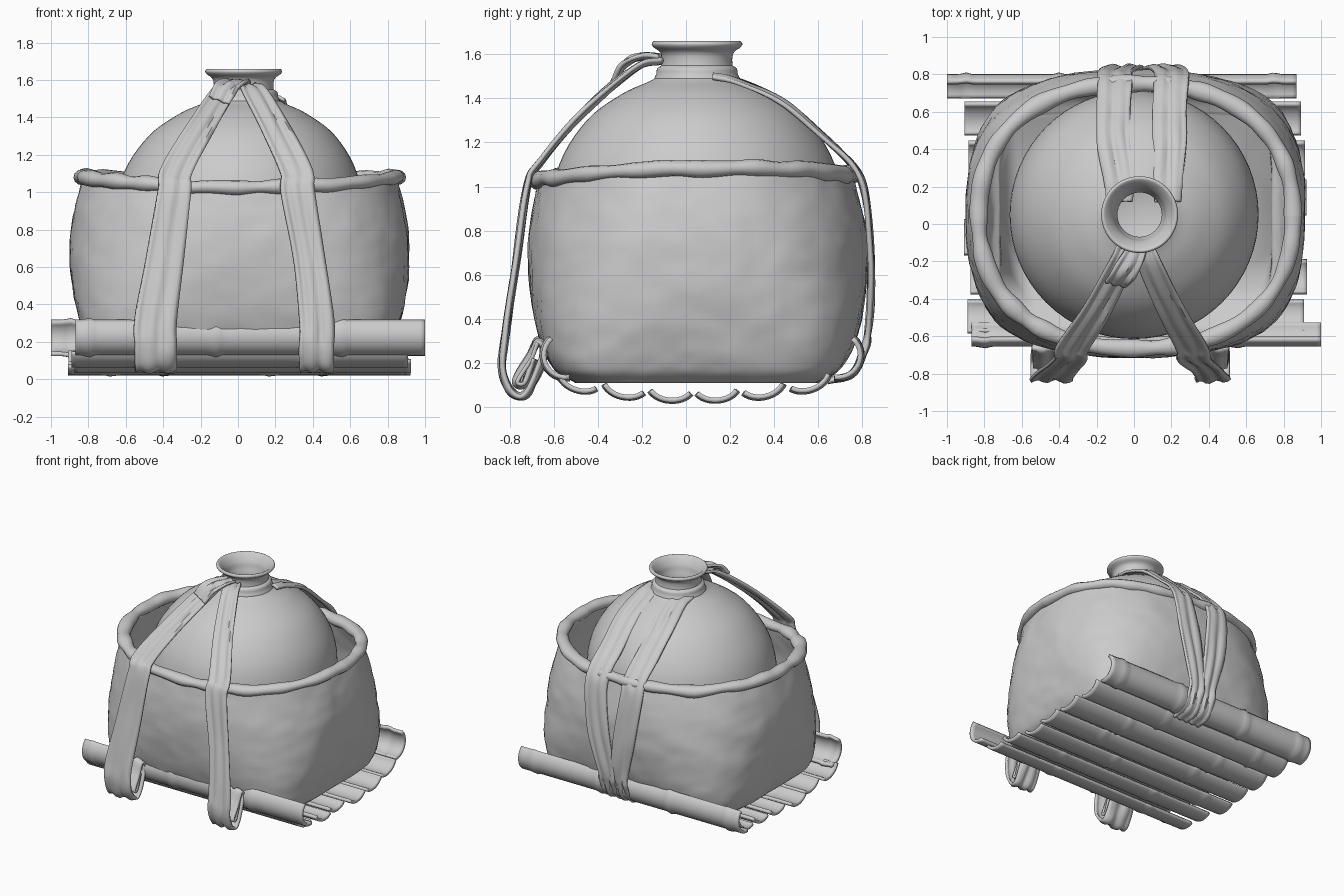
import bpy, bmesh, math
from mathutils import Vector, noise

cube = bpy.data.objects.get("Cube")
if cube:
    bpy.data.objects.remove(cube)

GREY = (0.6, 0.6, 0.6, 1)
mat = bpy.data.materials.new("plain grey")
mat.use_nodes = True
mat.diffuse_color = GREY
mat.node_tree.nodes["Principled BSDF"].inputs["Base Color"].default_value = GREY


def build(name, rows, closed=False, cap_start=False, cap_end=False, thick=0, offset=-1, angle=50):
    """Skin a grid of point rows into a smooth object."""
    bm = bmesh.new()
    grid = [[bm.verts.new(p) for p in row] for row in rows]
    n = len(rows[0])
    for a, b in zip(grid, grid[1:]):
        for i in range(n if closed else n - 1):
            j = (i + 1) % n
            bm.faces.new((a[i], a[j], b[j], b[i]))
    if cap_start:
        bm.faces.new(grid[0][::-1])
    if cap_end:
        bm.faces.new(grid[-1])
    bmesh.ops.recalc_face_normals(bm, faces=bm.faces)
    mesh = bpy.data.meshes.new(name)
    bm.to_mesh(mesh)
    bm.free()
    mesh.materials.append(mat)
    obj = bpy.data.objects.new(name, mesh)
    bpy.context.collection.objects.link(obj)
    if thick:
        mod = obj.modifiers.new("thickness", "SOLIDIFY")
        mod.thickness, mod.offset = thick, offset
    bpy.ops.object.select_all(action="DESELECT")
    obj.select_set(True)
    bpy.context.view_layer.objects.active = obj
    bpy.ops.object.shade_smooth_by_angle(angle=math.radians(angle))
    return obj


def spline(points, steps):
    """Catmull-Rom samples through tuples of any length."""
    pts = [Vector(p) for p in points]
    pts = [pts[0] * 2 - pts[1]] + pts + [pts[-1] * 2 - pts[-2]]
    out = []
    for a, b, c, d in zip(pts, pts[1:], pts[2:], pts[3:]):
        for s in range(steps):
            t = s / steps
            out.append(0.5 * (2 * b + (c - a) * t + (2 * a - 5 * b + 4 * c - d) * t * t
                              + (3 * b - a - 3 * c + d) * t ** 3))
    return out + [pts[-2]]


def lump(p, scale, size):
    return size * noise.noise(Vector(p) * scale)


def oval(half_x, y0, y1, power, count=128):
    """Rounded-square ring as (x, y, angle)."""
    ring = []
    for i in range(count):
        a = math.tau * i / count
        c, s = math.cos(a), math.sin(a)
        r = (abs(c) ** power + abs(s) ** power) ** (-1 / power)
        ring.append((0.01 + half_x * r * c, (y0 + y1) / 2 + (y1 - y0) / 2 * r * s, a))
    return ring


def rim_z(a):
    return 1.04 + 0.045 * math.cos(a) ** 2 + 0.012 * math.sin(a)


# Basket: square base swelling to a rounded mouth
levels = [(0.0, 0.74, -0.5, 0.6, 6.0), (0.07, 0.81, -0.6, 0.7, 5.0),
          (0.24, 0.865, -0.67, 0.78, 3.7), (0.5, 0.905, -0.71, 0.82, 2.8),
          (0.75, 0.895, -0.71, 0.815, 2.45), (1.0, 0.84, -0.67, 0.755, 2.35)]
rows = []
for t, hx, y0, y1, power in spline(levels, 8):
    row = []
    for x, y, a in oval(hx, y0, y1, power):
        z = 0.11 + t * (rim_z(a) - 0.11)
        k = 1 + lump((x, y, z), 6, 0.008) + lump((x, y, z), 14, 0.006)
        row.append((x * k, y * k, z))
    rows.append(row)
build("basket", rows, closed=True, cap_start=True, thick=0.04)

# Rolled rim
rows = []
ring = oval(0.84, -0.665, 0.75, 2.3)
for x, y, a in ring + ring[:1]:
    out = Vector((math.cos(a), math.sin(a), 0))
    c = Vector((x, y, rim_z(a) + lump((x, y, 0), 5, 0.015)))
    r = 0.038 + lump((x, y, 3), 7, 0.014)
    rows.append([c + r * (out * math.cos(b) * 1.2 + Vector((0, 0, math.sin(b))))
                 for b in (math.tau * i / 12 for i in range(12))])
build("basket_rim", rows, closed=True)


# Jar: turned body, neck and flared lip with a hollow inside
def turned(name, profile, steps, caps=False):
    rows = [[(0.03 * min(1, max(0, (z - 0.85) * 1.6)) + r * math.cos(a),
              0.05 + r * math.sin(a), z)
             for a in (math.tau * i / 64 for i in range(64))]
            for r, z in spline(profile, steps)]
    return build(name, rows, closed=True, cap_start=caps, cap_end=caps)


turned("jar", [(0.15, 0.18), (0.42, 0.28), (0.62, 0.57), (0.665, 0.85), (0.625, 1.1),
               (0.5, 1.3), (0.34, 1.42), (0.2, 1.485), (0.165, 1.53), (0.163, 1.6),
               (0.198, 1.632), (0.205, 1.648), (0.19, 1.658), (0.155, 1.62), (0.135, 1.57),
               (0.135, 1.47), (0.35, 1.37), (0.6, 1.0), (0.5, 0.45), (0.1, 0.24)], 5, True)
# Cloth wound around the neck
turned("neck_band", [(0.165, 1.465), (0.195, 1.48), (0.185, 1.51), (0.18, 1.535),
                     (0.16, 1.55)], 3)


def strap(name, path, across=11, thick=0.018):
    """Creased ribbon along (x, y, z, width) points."""
    pts = spline(path, 8)
    rows = []
    for i, p in enumerate(pts):
        a, b = pts[max(i - 1, 0)], pts[min(i + 1, len(pts) - 1)]
        tangent = (b - a).to_3d().normalized()
        side = Vector((1, 0, 0))
        side = (side - tangent * side.dot(tangent)).normalized()
        normal = tangent.cross(side)
        row = []
        for j in range(across):
            u = 2 * j / (across - 1) - 1
            fold = 0.008 * math.cos(u * 7 + i * 0.03) + lump((u * 2, i * 0.12, p.x), 1, 0.01)
            row.append(p.to_3d() + side * u * p.w / 2 + normal * fold)
        rows.append(row)
    return build(name, rows, thick=thick, offset=0, angle=60)


# Front straps: neck to hem, then folded around the front pole
for name, xs, wide in (("front_right_strap", (-0.06, -0.2, -0.34, -0.39, -0.44), 0.22),
                       ("front_left_strap", (0.07, 0.2, 0.32, 0.38, 0.42), 0.18)):
    x0, x1, x2, x3, x4 = xs
    strap(name, [(x0 * 0.7, -0.12, 1.57, 0.1), (x0 * 1.3, -0.23, 1.535, 0.13),
                 (x1, -0.46, 1.34, 0.15), (x2 * 0.97, -0.66, 1.11, 0.17),
                 (x2, -0.72, 1.0, 0.175), (x3, -0.77, 0.65, wide * 0.9),
                 (x4, -0.82, 0.32, wide), (x4, -0.835, 0.18, wide),
                 (x4, -0.8, 0.08, wide), (x4, -0.74, 0.05, wide),
                 (x4, -0.69, 0.12, wide), (x4, -0.64, 0.25, wide * 0.95),
                 (x4, -0.67, 0.3, wide * 0.95), (x4, -0.71, 0.23, wide * 0.9),
                 (x4, -0.77, 0.12, wide * 0.9), (x4, -0.73, 0.11, wide * 0.9),
                 (x4, -0.69, 0.22, wide * 0.9)])

# Knot at the front of the neck, its end falling over the right strap
strap("front_knot", [(0.02, -0.11, 1.585, 0.1), (-0.01, -0.19, 1.59, 0.12),
                     (-0.06, -0.27, 1.56, 0.13), (-0.1, -0.32, 1.49, 0.12)])

# Back straps: neck to rim, drawn together around the back pole
for name, xs in (("back_right_strap", (-0.08, -0.11, -0.1, -0.06, -0.01)),
                 ("back_left_strap", (0.18, 0.19, 0.2, 0.16, 0.1))):
    x0, x1, x2, x3, x4 = xs
    strap(name, [(x0, 0.12, 1.5, 0.14), (x0, 0.24, 1.475, 0.16), (x1, 0.45, 1.375, 0.18),
                 (x1, 0.62, 1.23, 0.18), (x2, 0.76, 1.09, 0.18), (x2, 0.815, 0.95, 0.18),
                 (x3, 0.84, 0.65, 0.18), (x4, 0.825, 0.36, 0.14), (x4, 0.81, 0.26, 0.13),
                 (x4, 0.75, 0.15, 0.13), (x4, 0.64, 0.12, 0.13)])


def bamboo(name, x0, x1, y, z, radius, facing, knots, sweep=150, depth=1.0):
    """Split bamboo along x, with its round side turned to an angle in yz."""
    rows = []
    f = math.radians(facing)
    for i in range(73):
        x = x0 + (x1 - x0) * i / 72
        swell = sum(0.1 * math.exp(-((x - k) / 0.02) ** 2) for k in knots)
        row = []
        for j in range(13):
            b = math.radians(sweep) * (j / 12 - 0.5)
            u, v = radius * (1 + swell) * math.cos(b) * depth, radius * (1 + swell) * math.sin(b)
            row.append((x, y + u * math.cos(f) - v * math.sin(f),
                        z + u * math.sin(f) + v * math.cos(f)))
        rows.append(row)
    return build(name, rows, thick=0.022, offset=0)


# Floor slats with gaps between, curving gently up at front and back
for i in range(6):
    y = -0.48 + 0.206 * i
    shift = 0.02 * math.sin(i * 2.3)
    bamboo(f"floor_slat_{i + 1}", -0.89 + shift, 0.91 + shift, y,
           0.1 + 0.18 * (y - 0.03) ** 2, 0.1, 270 + 40 * (y - 0.03),
           (-0.5 + shift * 9, 0.35 + shift * 9), sweep=125, depth=0.7)

# Poles along the lower front and back edges
bamboo("front_pole", -0.87, 1.0, -0.545, 0.235, 0.1, 205, (-0.8, -0.12, 0.55))
bamboo("back_pole", -1.0, 0.87, 0.69, 0.235, 0.1, 335, (-0.9, -0.4, 0.2, 0.75))
